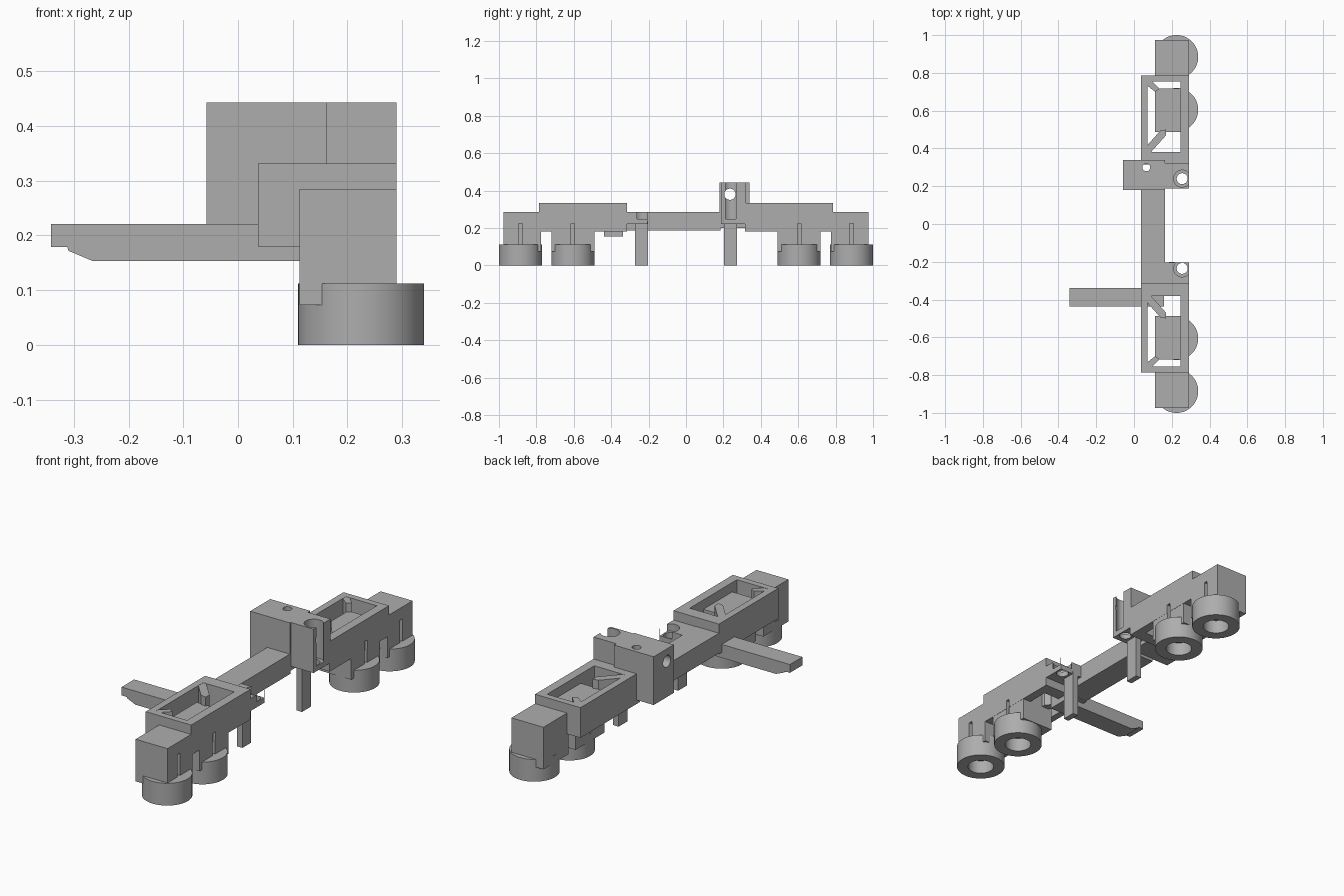
import bpy, bmesh, math
from mathutils import Vector

cube = bpy.data.objects.get("Cube")
if cube:
    bpy.data.objects.remove(cube, do_unlink=True)

grey = bpy.data.materials.new("plain_grey")
grey.use_nodes = True
COLOR = (0.42, 0.42, 0.42, 1)
grey.diffuse_color = COLOR
grey.node_tree.nodes["Principled BSDF"].inputs["Base Color"].default_value = COLOR


def finish(name, bm):
    bmesh.ops.recalc_face_normals(bm, faces=bm.faces)
    mesh = bpy.data.meshes.new(name)
    bm.to_mesh(mesh)
    bm.free()
    mesh.materials.append(grey)
    ob = bpy.data.objects.new(name, mesh)
    bpy.context.collection.objects.link(ob)
    return ob


def prism(name, outline, offset):
    """Extrude a planar outline along an offset vector."""
    bm = bmesh.new()
    face = bm.faces.new([bm.verts.new(p) for p in outline])
    ext = bmesh.ops.extrude_face_region(bm, geom=[face])
    verts = [g for g in ext["geom"] if isinstance(g, bmesh.types.BMVert)]
    bmesh.ops.translate(bm, verts=verts, vec=Vector(offset))
    return finish(name, bm)


def box(name, x, y, z):
    y = sorted(y)
    pts = [(x[0], y[0], z[0]), (x[1], y[0], z[0]), (x[1], y[1], z[0]), (x[0], y[1], z[0])]
    return prism(name, pts, (0, 0, z[1] - z[0]))


def rod(name, x, y, r, z, sides=48):
    ring = [2 * math.pi * i / sides for i in range(sides)]
    pts = [(x + r * math.cos(a), y + r * math.sin(a), z[0]) for a in ring]
    return prism(name, pts, (0, 0, z[1] - z[0]))


def cut(ob, *cutters):
    """Subtract each cutter, then remove it."""
    for c in cutters:
        mod = ob.modifiers.new("cut", "BOOLEAN")
        mod.operation, mod.solver, mod.object = "DIFFERENCE", "EXACT", c
        bpy.context.view_layer.update()
        dg = bpy.context.evaluated_depsgraph_get()
        mesh = bpy.data.meshes.new_from_object(ob.evaluated_get(dg))
        ob.modifiers.clear()
        ob.data = mesh
        bpy.data.objects.remove(c, do_unlink=True)
    return ob


def smooth(ob):
    bpy.ops.object.select_all(action="DESELECT")
    ob.select_set(True)
    bpy.context.view_layer.objects.active = ob
    bpy.ops.object.shade_smooth_by_angle(angle=math.radians(30))


RIGHT = 0.29          # outer face shared by all the blocks
INNER, OUTER = 0.605, 0.885   # wheel centres


def slot(y):
    return box("slot_cutter", (0.2, 0.35), (y - 0.01, y + 0.01), (0.1, 0.225))


for s, end in ((1, "back"), (-1, "front")):
    # Wheels with a blind bore underneath
    for y, place in ((INNER, "inner"), (OUTER, "outer")):
        wheel = rod(f"{end}_{place}_wheel", 0.225, s * y, 0.115, (0, 0.112), 64)
        cut(wheel, rod("bore_cutter", 0.225, s * y, 0.062, (-0.05, 0.068)))
        smooth(wheel)

    # Blocks that carry the wheels
    cut(box(f"{end}_end_block", (0.112, RIGHT), (s * 0.775, s * 0.975), (0.073, 0.285)),
        box("gap_cutter", (0, 0.4), (s * 0.76, s * 0.785), (0.18, 0.35)),
        slot(s * OUTER))
    cut(box(f"{end}_inner_block", (0.112, RIGHT - 0.001), (s * 0.488, s * 0.718), (0.073, 0.285)),
        slot(s * INNER))

    # Open frame with a window through it
    cut(box(f"{end}_frame", (0.037, RIGHT), (s * 0.315, s * 0.787), (0.18, 0.332)),
        box("window_cutter", (0.072, 0.245), (s * 0.38, s * 0.755), (0.1, 0.4)),
        slot(s * INNER))

    # Diagonal ribs across the window corners
    prism(f"{end}_long_rib", [(0.06, s * 0.375, 0.181), (0.085, s * 0.375, 0.181),
                              (0.17, s * 0.47, 0.181), (0.17, s * 0.5, 0.181),
                              (0.14, s * 0.495, 0.181), (0.06, s * 0.405, 0.181)], (0, 0, 0.15))
    prism(f"{end}_short_rib", [(0.06, s * 0.765, 0.181), (0.085, s * 0.765, 0.181),
                               (0.135, s * 0.715, 0.181), (0.112, s * 0.7, 0.181),
                               (0.06, s * 0.74, 0.181)], (0, 0, 0.15))

    # Thin legs below the coupling blocks
    box(f"{end}_leg", (0.185, 0.215), (s * 0.202, s * 0.272), (0, 0.235))

# Bar joining both frames
box("middle_bar", (0.037, 0.163), (-0.33, 0.185), (0.185, 0.286))

# Front coupling block with a stepped vertical hole
low = cut(box("front_coupling", (0.155, RIGHT), (-0.32, -0.205), (0.222, 0.285)),
          rod("socket_cutter", 0.255, -0.235, 0.045, (0.248, 0.5)),
          rod("hole_cutter", 0.255, -0.235, 0.029, (0.1, 0.5)))
smooth(low)

# Back tower: plain block plus a socketed block, both cross-drilled


def cross_drill():
    ring = [2 * math.pi * i / 32 for i in range(32)]
    pts = [(-0.2, 0.235 + 0.03 * math.cos(a), 0.38 + 0.03 * math.sin(a)) for a in ring]
    return prism("drill_cutter", pts, (0.6, 0, 0))


tower = cut(box("tower", (-0.058, 0.163), (0.18, 0.34), (0.2, 0.443)),
            cross_drill(),
            rod("pin_cutter", 0.065, 0.3, 0.021, (0.1, 0.6), 24))
smooth(tower)
socket = cut(box("tower_socket", (0.163, RIGHT), (0.187, 0.322), (0.222, 0.443)),
             cross_drill(),
             rod("socket_cutter", 0.255, 0.24, 0.045, (0.248, 0.6)),
             rod("hole_cutter", 0.255, 0.24, 0.029, (0.1, 0.6)))
smooth(socket)

# Side arm with a chamfered tip
tip = [(-0.342, 0.221), (-0.342, 0.179), (-0.312, 0.179), (-0.31, 0.172),
       (-0.265, 0.153), (0.158, 0.153), (0.158, 0.221)]
prism("side_arm", [(x, -0.438, z) for x, z in tip], (0, 0.1, 0))
